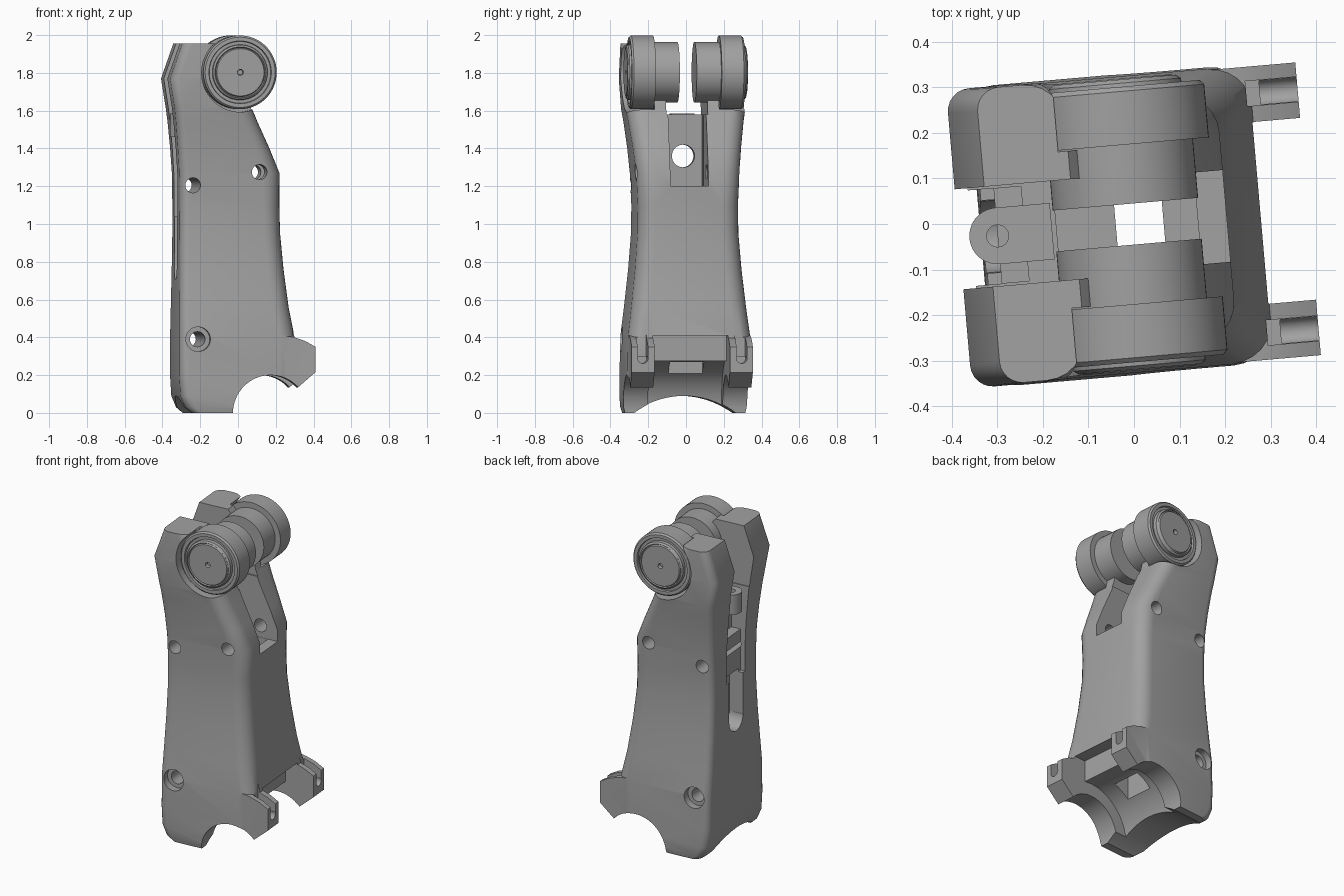
import bpy, bmesh, math
from mathutils import Matrix, Vector

if "Cube" in bpy.data.objects:
    bpy.data.objects.remove(bpy.data.objects["Cube"])

grey = bpy.data.materials.new("plain_grey")
grey.use_nodes = True
GREY = (0.36, 0.36, 0.36, 1)
grey.diffuse_color = GREY
grey.node_tree.nodes["Principled BSDF"].inputs["Base Color"].default_value = GREY
YAW = Matrix.Rotation(math.radians(5), 4, 'Z')


def make(name, bm):
    bmesh.ops.recalc_face_normals(bm, faces=bm.faces)
    mesh = bpy.data.meshes.new(name)
    bm.to_mesh(mesh)
    bm.free()
    mesh.materials.append(grey)
    ob = bpy.data.objects.new(name, mesh)
    bpy.context.collection.objects.link(ob)
    return ob


def box(name, x, y, z):
    bm = bmesh.new()
    bmesh.ops.create_cube(bm, size=1)
    for v in bm.verts:
        v.co = Vector(r[0] + (c + 0.5) * (r[1] - r[0]) for r, c in zip((x, y, z), v.co))
    return make(name, bm)


def rod(name, axis, a, b, span, r):
    """Cylinder along an axis; a and b are the other two coordinates in order."""
    bm = bmesh.new()
    bmesh.ops.create_cone(bm, cap_ends=True, segments=64, radius1=r, radius2=r,
                          depth=span[1] - span[0])
    mid = sum(span) / 2
    turn = {'X': Matrix.Rotation(math.pi / 2, 4, 'Y'),
            'Y': Matrix.Rotation(math.pi / 2, 4, 'X'), 'Z': Matrix()}[axis]
    pos = {'X': (mid, a, b), 'Y': (a, mid, b), 'Z': (a, b, mid)}[axis]
    bmesh.ops.transform(bm, matrix=Matrix.Translation(pos) @ turn, verts=bm.verts)
    return make(name, bm)


def prism(name, outline, y0, y1):
    bm = bmesh.new()
    face = bm.faces.new([bm.verts.new((x, y0, z)) for x, z in outline])
    out = bmesh.ops.extrude_face_region(bm, geom=[face])
    for v in out["geom"]:
        if isinstance(v, bmesh.types.BMVert):
            v.co.y = y1
    return make(name, bm)


def combine(target, tool, op='DIFFERENCE'):
    tool.hide_render = True
    mod = target.modifiers.new(op.lower(), 'BOOLEAN')
    mod.operation, mod.object, mod.solver = op, tool, 'EXACT'
    bpy.context.view_layer.objects.active = target
    bpy.ops.object.modifier_apply(modifier=mod.name)
    bpy.data.objects.remove(tool)


def finish(ob, angle=30):
    ob.matrix_world = YAW
    bpy.ops.object.select_all(action='DESELECT')
    ob.select_set(True)
    bpy.context.view_layer.objects.active = ob
    bpy.ops.object.shade_smooth_by_angle(angle=math.radians(angle))


def section(x0, x1, hy, z, steps=6):
    """Rounded rectangle, softer on the +x side."""
    pts = []
    for sx, sy, start in ((1, 1, 0), (-1, 1, 90), (-1, -1, 180), (1, -1, 270)):
        r = 0.09 if sx > 0 else 0.05
        cx = x1 - r if sx > 0 else x0 + r
        for i in range(steps + 1):
            a = math.radians(start + 90 * i / steps)
            pts.append((cx + r * math.cos(a), sy * (hy - r) + r * math.sin(a), z))
    return pts


# Waisted housing: back x, front x, half width, height
stations = [(-0.27, 0.28, 0.32, 0), (-0.305, 0.28, 0.327, 0.03), (-0.33, 0.28, 0.33, 0.09),
            (-0.337, 0.28, 0.328, 0.2), (-0.337, 0.28, 0.325, 0.4), (-0.335, 0.25, 0.305, 0.56),
            (-0.332, 0.225, 0.283, 0.76), (-0.33, 0.208, 0.268, 0.95), (-0.33, 0.204, 0.266, 1.1),
            (-0.332, 0.204, 0.274, 1.27), (-0.34, 0.15, 0.287, 1.4), (-0.352, 0.085, 0.306, 1.54),
            (-0.36, 0.055, 0.318, 1.61), (-0.385, 0.02, 0.328, 1.77), (-0.32, -0.13, 0.325, 1.955)]
bm = bmesh.new()
rings = [[bm.verts.new(p) for p in section(*s)] for s in stations]
for low, high in zip(rings, rings[1:]):
    for i in range(len(low)):
        j = (i + 1) % len(low)
        bm.faces.new((low[i], low[j], high[j], high[i]))
bm.faces.new(rings[0])
bm.faces.new(rings[-1])
housing = make("housing", bm)

# Clamp forks at the foot
fork = [(0.05, 0.1), (0.05, 0.422), (0.16, 0.42), (0.27, 0.4), (0.33, 0.38),
        (0.383, 0.35), (0.383, 0.215), (0.285, 0.13)]
for s in (-1, 1):
    combine(housing, prism("fork", fork, s * 0.2, s * 0.322), 'UNION')

# Bearing scoop, step between the forks and arched foot
combine(housing, rod("bearing_cut", 'Y', 0.145, 0, (-0.6, 0.6), 0.2))
combine(housing, rod("scoop_cut", 'Y', 0.145, 0, (-0.199, 0.199), 0.28))
combine(housing, box("step_cut", (0.2, 0.6), (-0.199, 0.199), (-0.1, 0.41)))
combine(housing, rod("arch_cut", 'X', 0, -0.36, (-0.6, 0.6), 0.45))

# Inner channel, fork gap at the top and front slot
combine(housing, box("lower_channel", (-0.04, 0.065), (-0.09, 0.09), (-0.1, 0.6)))
combine(housing, box("channel", (-0.17, 0.14), (-0.1, 0.1), (0.42, 1.7)))
combine(housing, box("arm_gap", (-0.6, 0.5), (-0.11, 0.11), (1.58, 2.2)))
combine(housing, box("front_slot", (-0.1, 0.5), (-0.101, 0.101), (1.2, 1.7)))

# Back slot with deeper recesses and a through hole
combine(housing, box("back_slot", (-0.6, -0.3), (-0.105, 0.105), (1.04, 1.7)))
combine(housing, box("upper_recess", (-0.6, -0.24), (-0.104, 0.104), (1.3, 1.7)))
combine(housing, box("lower_recess", (-0.6, -0.241), (-0.08, 0.08), (0.78, 1.06)))
combine(housing, rod("recess_end", 'X', 0, 0.785, (-0.6, -0.242), 0.079))
combine(housing, rod("back_hole", 'X', 0, 1.36, (-0.6, -0.1), 0.06))

# Wheel clearances, side screw holes and fork grooves
for s in (-1, 1):
    combine(housing, rod("wheel_cut", 'Y', -0.015, 1.8, sorted((s * 0.172, s * 0.6)), 0.207))
    combine(housing, rod("counterbore", 'Y', -0.24, 0.39, sorted((s * 0.28, s * 0.6)), 0.065))
    y = s * 0.263
    combine(housing, rod("groove_floor", 'X', y, 0.29, (0.3, 0.6), 0.028))
    combine(housing, box("groove", (0.27, 0.6), (y - 0.0275, y + 0.0275), (0.3, 0.6)))
for x, z in ((-0.263, 1.205), (0.09, 1.275), (-0.24, 0.39)):
    combine(housing, rod("screw_hole", 'Y', x, z, (-0.6, 0.6), 0.04))
finish(housing)

# Round lug in the back slot
lug = box("back_lug", (-0.3, -0.18), (-0.062, 0.062), (1.46, 1.585))
combine(lug, rod("lug_end", 'Z', -0.3, 0, (1.46, 1.585), 0.062), 'UNION')
combine(lug, rod("lug_hole", 'Z', -0.3, 0, (1.3, 1.7), 0.024))
finish(lug)

# Stepped wheels with hubs, spun from one profile of radius and distance
profile = [(0, 0.045), (0.16, 0.045), (0.16, 0.175), (0.195, 0.175), (0.195, 0.292),
           (0.186, 0.302), (0.166, 0.302), (0.163, 0.29), (0.147, 0.29), (0.145, 0.31),
           (0.135, 0.318), (0.13, 0.312), (0.125, 0.32), (0.016, 0.32), (0.013, 0.3), (0, 0.3)]
for side, s in (("front", -1), ("back", 1)):
    bm = bmesh.new()
    verts = [bm.verts.new((r, s * y, 0)) for r, y in profile]
    edges = [bm.edges.new(p) for p in zip(verts, verts[1:])]
    bmesh.ops.spin(bm, geom=verts + edges, cent=(0, 0, 0), axis=(0, 1, 0),
                   angle=math.tau, steps=64)
    bmesh.ops.remove_doubles(bm, verts=bm.verts, dist=0.0002)
    bmesh.ops.translate(bm, verts=bm.verts, vec=(-0.015, 0, 1.803))
    finish(make(side + "_wheel", bm))
